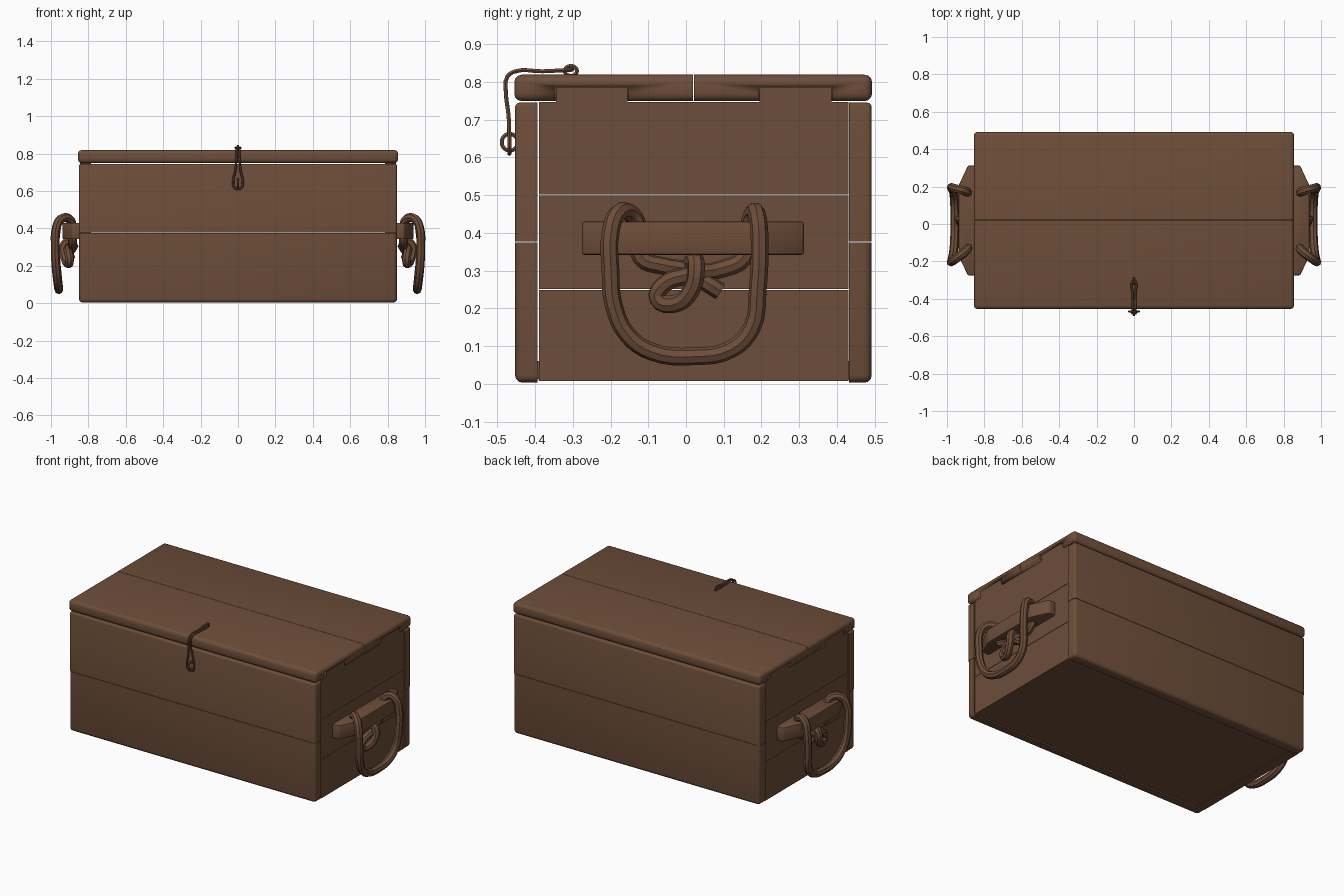
import bpy, bmesh, math
from mathutils import Vector

if "Cube" in bpy.data.objects:
    bpy.data.objects.remove(bpy.data.objects["Cube"])

wood = bpy.data.materials.new("chestnut brown")
wood.diffuse_color = (0.155, 0.075, 0.041, 1)
wood.use_nodes = True
wood.node_tree.nodes["Principled BSDF"].inputs["Base Color"].default_value = wood.diffuse_color


def finish(ob):
    if not ob.data.materials:
        ob.data.materials.append(wood)
    bpy.ops.object.select_all(action='DESELECT')
    ob.select_set(True)
    bpy.context.view_layer.objects.active = ob
    bpy.ops.object.shade_smooth_by_angle(angle=math.radians(40))
    return ob


def from_bm(name, bm):
    bmesh.ops.recalc_face_normals(bm, faces=bm.faces[:])
    me = bpy.data.meshes.new(name)
    bm.to_mesh(me)
    bm.free()
    ob = bpy.data.objects.new(name, me)
    bpy.context.collection.objects.link(ob)
    return finish(ob)


def board(name, lo, hi, r=0.0, flat=()):
    """Box with rounded edges, except edges lying on the flat planes (axis, value)."""
    bm = bmesh.new()
    bmesh.ops.create_cube(bm, size=1)
    for v in bm.verts:
        v.co = Vector([lo[i] if v.co[i] < 0 else hi[i] for i in range(3)])
    if r:
        edges = [e for e in bm.edges if not any(
            all(abs(v.co[a] - p) < 1e-4 for v in e.verts) for a, p in flat)]
        bmesh.ops.bevel(bm, geom=edges, offset=r, segments=3, profile=0.5, affect='EDGES')
    return from_bm(name, bm)


def prism(name, pts, direction, r=0.0):
    """Extrude a flat outline along a direction."""
    bm = bmesh.new()
    f = bm.faces.new([bm.verts.new(p) for p in pts])
    out = bmesh.ops.extrude_face_region(bm, geom=[f])
    bmesh.ops.translate(bm, vec=direction,
                        verts=[g for g in out['geom'] if isinstance(g, bmesh.types.BMVert)])
    if r:
        bmesh.ops.recalc_face_normals(bm, faces=bm.faces[:])
        bmesh.ops.bevel(bm, geom=bm.edges[:], offset=r, segments=2, profile=0.5, affect='EDGES')
    return from_bm(name, bm)


def tube(name, pts, r, cyclic=False, sides=2):
    """Round rope or wire through points."""
    cu = bpy.data.curves.new(name, 'CURVE')
    cu.dimensions = '3D'
    cu.bevel_depth, cu.bevel_resolution, cu.resolution_u = r, sides, 4
    cu.use_fill_caps = True
    sp = cu.splines.new('BEZIER')
    sp.bezier_points.add(len(pts) - 1)
    for bp, p in zip(sp.bezier_points, pts):
        bp.co = p
        bp.handle_left_type = bp.handle_right_type = 'AUTO'
    sp.use_cyclic_u = cyclic
    ob = bpy.data.objects.new(name, cu)
    bpy.context.collection.objects.link(ob)
    bpy.ops.object.select_all(action='DESELECT')
    ob.select_set(True)
    bpy.context.view_layer.objects.active = ob
    bpy.ops.object.convert(target='MESH')
    return finish(bpy.context.view_layer.objects.active)


# front and back boards, two high
for side, y0, y1 in (("front", -0.453, -0.394), ("back", 0.432, 0.492)):
    inner = y1 if side == "front" else y0
    board(side + "_lower_board", (-0.85, y0, 0.003), (0.85, y1, 0.375), 0.02,
          [(2, 0.375), (1, inner)])
    board(side + "_upper_board", (-0.85, y0, 0.377), (0.85, y1, 0.745), 0.012,
          [(2, 0.377), (1, inner)])

# floor panel
board("floor", (-0.79, -0.394, 0.012), (0.79, 0.432, 0.06))

# lid boards
seam = 0.02
lids = [board("lid_front_board", (-0.856, -0.455, 0.749), (0.856, seam - 0.001, 0.819), 0.02,
              [(1, seam - 0.001)]),
        board("lid_back_board", (-0.856, seam + 0.001, 0.749), (0.856, 0.493, 0.819), 0.02,
              [(1, seam + 0.001)])]

# notches in the lid ends for the tabs of the end boards
tabs = [(-0.345, -0.155), (0.195, 0.385)]
for lid, (a, b) in zip(lids, tabs):
    for s in (-1, 1):
        xs = sorted((s * 0.78, s * 0.9))
        cut = board("notch_cutter", (xs[0], a - 0.003, 0.70), (xs[1], b + 0.003, 0.788))
        cut.hide_render = True
        bpy.context.view_layer.objects.active = lid
        m = lid.modifiers.new("notch", 'BOOLEAN')
        m.operation, m.object, m.solver = 'DIFFERENCE', cut, 'EXACT'
        bpy.ops.object.modifier_move_to_index(modifier=m.name, index=0)
        bpy.ops.object.modifier_apply(modifier=m.name)
        bpy.data.objects.remove(cut)

# rope: hangs as a U in front of the cleat, both ends go down through it into a knot
ROPE = [(0.895, 0.09, 0.245), (0.9, 0.05, 0.27), (0.88, 0.0, 0.30), (0.885, -0.06, 0.312),
        (0.885, -0.12, 0.335), (0.885, -0.125, 0.41), (0.90, -0.145, 0.45),
        (0.945, -0.18, 0.452), (0.972, -0.2, 0.40), (0.977, -0.2, 0.30),
        (0.974, -0.192, 0.21), (0.966, -0.155, 0.13), (0.96, -0.09, 0.085),
        (0.958, 0.02, 0.073), (0.96, 0.12, 0.092), (0.966, 0.175, 0.15),
        (0.975, 0.19, 0.25), (0.973, 0.195, 0.38), (0.955, 0.19, 0.44),
        (0.915, 0.18, 0.456), (0.885, 0.165, 0.41), (0.885, 0.155, 0.335),
        (0.885, 0.09, 0.303), (0.91, 0.01, 0.288), (0.905, -0.06, 0.262),
        (0.90, -0.075, 0.225), (0.91, -0.03, 0.212), (0.93, 0.015, 0.25),
        (0.93, 0.027, 0.31), (0.90, 0.02, 0.33), (0.872, 0.01, 0.29)]
CLEAT = [(0.84, -0.275), (0.888, -0.275), (0.938, -0.17), (0.938, 0.205),
         (0.888, 0.312), (0.84, 0.312)]

for s, label in ((-1, "left"), (1, "right")):
    xs = sorted((s * 0.785, s * 0.845))
    # end boards
    for n, z0, z1 in (("lower", 0.008, 0.249), ("middle", 0.251, 0.499)):
        board(f"{label}_end_{n}_board", (xs[0], -0.39, z0), (xs[1], 0.43, z1))
    outline = [(-0.39, 0.501), (0.43, 0.501), (0.43, 0.747)]
    for a, b in reversed(tabs):
        outline += [(b, 0.747), (b, 0.786), (a, 0.786), (a, 0.747)]
    outline.append((-0.39, 0.747))
    prism(f"{label}_end_upper_board", [(xs[0], y, z) for y, z in outline], (0.06, 0, 0))
    # handle cleat and rope
    prism(f"{label}_cleat", [(s * x, y, 0.342) for x, y in CLEAT], (0, 0, 0.088), 0.006)
    tube(f"{label}_rope_handle", [(s * x, y, z) for x, y, z in ROPE], 0.0235)

# wire hasp: slim loop over the lid edge, wider at its lower end
half = [(0.006, -0.305, 0.832), (0.007, -0.38, 0.828), (0.007, -0.455, 0.827),
        (0.008, -0.474, 0.812), (0.009, -0.477, 0.77), (0.014, -0.47, 0.71),
        (0.026, -0.468, 0.645), (0.018, -0.468, 0.617)]
tube("hasp_wire", half + [(0, -0.468, 0.61)] + [(-x, y, z) for x, y, z in reversed(half)],
     0.006, True, 1)


# staples holding the hasp
def ring(name, y, z, ry, rz):
    tube(name, [(0, y + ry * math.cos(i * math.pi / 4), z + rz * math.sin(i * math.pi / 4))
                for i in range(8)], 0.006, True, 1)


ring("lid_staple", -0.305, 0.829, 0.016, 0.013)
ring("front_staple", -0.467, 0.64, 0.021, 0.022)
